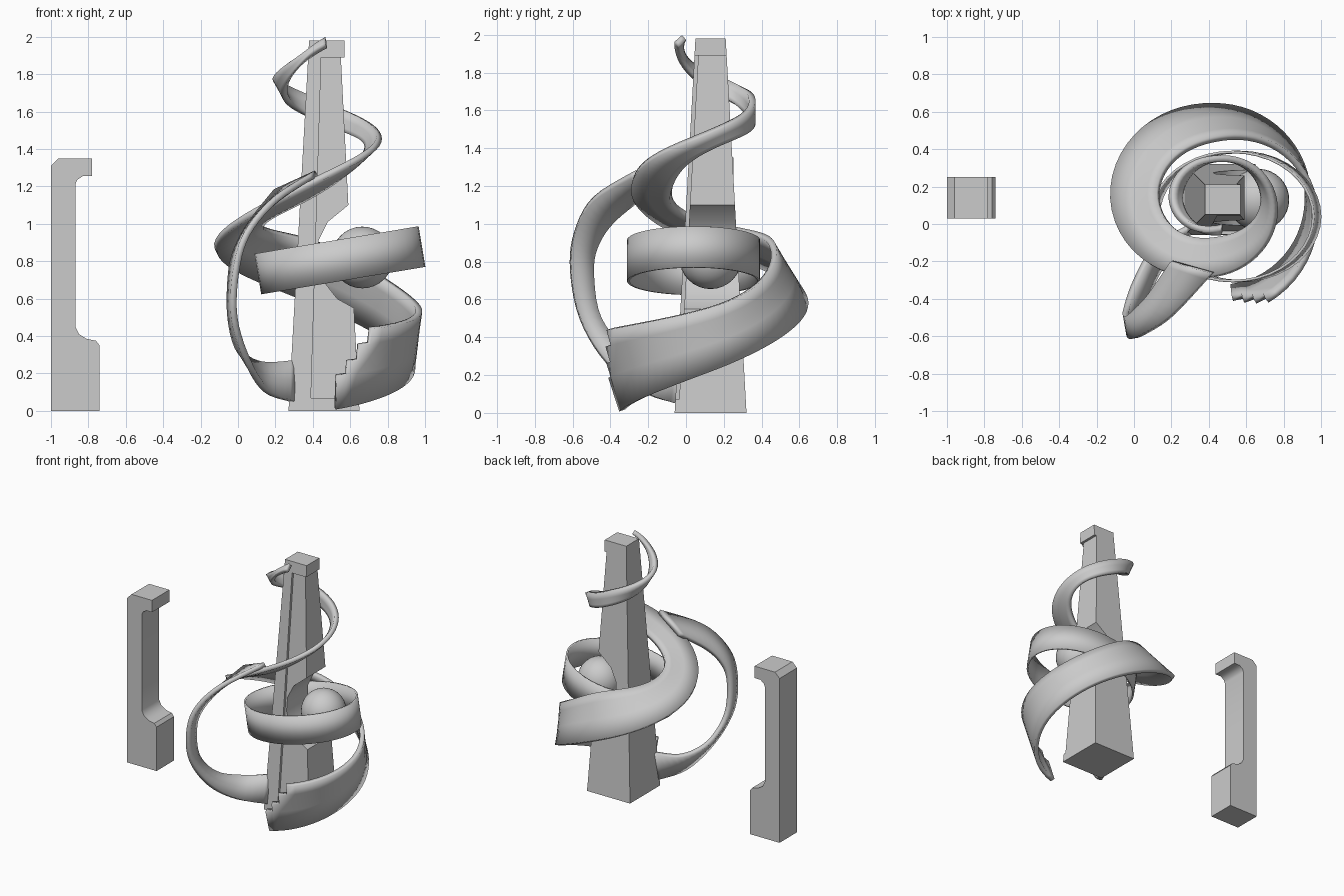
import bpy, bmesh
from math import sin, cos, radians, pi
from mathutils import Vector, Matrix

if "Cube" in bpy.data.objects:
    bpy.data.objects.remove(bpy.data.objects["Cube"])

CX, CY = 0.47, 0.13


def make(name, bm, smooth=None, thick=0):
    bmesh.ops.recalc_face_normals(bm, faces=bm.faces)
    me = bpy.data.meshes.new(name)
    bm.to_mesh(me)
    bm.free()
    ob = bpy.data.objects.new(name, me)
    bpy.context.collection.objects.link(ob)
    if thick:
        mod = ob.modifiers.new("thickness", 'SOLIDIFY')
        mod.thickness = thick
        mod.offset = 0
    if smooth:
        bpy.ops.object.select_all(action='DESELECT')
        ob.select_set(True)
        bpy.context.view_layer.objects.active = ob
        bpy.ops.object.shade_smooth_by_angle(angle=radians(smooth))
    return ob


def extrude_profile(name, profile, front, back, smooth=None):
    """Extrude an x-z profile in y; front and back give y for each height."""
    bm = bmesh.new()
    a = [bm.verts.new((x, front(z), z)) for x, z in profile]
    b = [bm.verts.new((x, back(z), z)) for x, z in profile]
    n = len(a)
    bm.faces.new(a)
    bm.faces.new(b[::-1])
    for i in range(n):
        bm.faces.new((a[i], b[i], b[(i + 1) % n], a[(i + 1) % n]))
    return make(name, bm, smooth)


def spline(keys, t):
    """Catmull-Rom through evenly spaced keys, t counted in keys."""
    i = min(int(t), len(keys) - 2)
    f = t - i
    k = [Vector(keys[max(0, min(len(keys) - 1, j))]) for j in range(i - 1, i + 3)]
    return 0.5 * (2 * k[1] + (k[2] - k[0]) * f
                  + (2 * k[0] - 5 * k[1] + 4 * k[2] - k[3]) * f * f
                  + (3 * k[1] - k[0] - 3 * k[2] + k[3]) * f ** 3)


def ribbon(name, edges, splits, steps=False, thick=0.035):
    """Band between pairs of edge points; steps shortens each strip in turn."""
    bm = bmesh.new()
    rows = [[bm.verts.new(p.lerp(q, s)) for s in splits] for p, q in edges]
    for j in range(len(splits) - 1):
        drop = len(splits) - 2 - j if steps else 0
        for i in range(len(rows) - 1 - drop):
            bm.faces.new((rows[i][j], rows[i + 1][j], rows[i + 1][j + 1], rows[i][j + 1]))
    loose = [v for v in bm.verts if not v.link_faces]
    bmesh.ops.delete(bm, geom=loose, context='VERTS')
    return make(name, bm, 35, thick)


# small post with hooked top and stepped foot
extrude_profile("side_post", [
    (-1, 0), (-.74, 0), (-.74, .35), (-.76, .375), (-.81, .385), (-.85, .41),
    (-.87, .45), (-.87, 1.21), (-.86, 1.235), (-.83, 1.255), (-.78, 1.255),
    (-.78, 1.35), (-.96, 1.35), (-1, 1.31)], lambda z: .03, lambda z: .25, 35)

# tapered tower: frame with cap and foot, then the recessed notched body
front = lambda z: -.06 + .11 * z / 1.98
back = lambda z: .32 - .11 * z / 1.98
extrude_profile("tower_frame", [
    (.27, 0), (.65, 0), (.645, .07), (.39, .07), (.445, 1.89), (.57, 1.89),
    (.57, 1.98), (.38, 1.98)], front, back)
extrude_profile("tower_body", [
    (.39, .07), (.645, .07), (.62, .55), (.53, .60), (.46, .69), (.425, .80),
    (.43, .91), (.48, 1.01), (.59, 1.10), (.55, 1.89), (.445, 1.89)],
    lambda z: front(z) + .02, back, 35)

# ball in the notch
bm = bmesh.new()
bmesh.ops.create_uvsphere(bm, u_segments=32, v_segments=16, radius=.165,
                          matrix=Matrix.Translation((.665, CY, .82)))
make("ball", bm, 60)

# tilted oval ring
tilt = Matrix.Translation((.545, .04, .805)) @ Matrix.Rotation(radians(-9.5), 4, 'Y')
bm = bmesh.new()
N = 40
rings = [[bm.verts.new(tilt @ Vector((.438 * cos(2 * pi * i / N), .345 * sin(2 * pi * i / N), h)))
          for i in range(N)] for h in (-.11, .11)]
for i in range(N):
    j = (i + 1) % N
    bm.faces.new((rings[0][i], rings[0][j], rings[1][j], rings[1][i]))
make("oval_ring", bm, 35, .014)

# main spiral ribbon: inner radius, inner z, outer radius, outer z per quarter turn
keys = [(.18, 1.95, .14, 1.985), (.22, 1.71, .27, 1.79), (.22, 1.53, .22, 1.65),
        (.22, 1.40, .28, 1.49), (.20, 1.20, .40, 1.26), (.34, 1.00, .59, .88),
        (.33, .88, .50, .55), (.49, .56, .46, .22), (.61, .42, .47, .005)]
edges = []
for i in range(120):
    deg = i * 6
    ri, zi, ro, zo = spline([Vector(k) for k in keys], deg / 90)
    a = radians(-90 - deg)
    edges.append((Vector((CX + ri * cos(a), CY + ri * sin(a), zi)),
                  Vector((CX + ro * cos(a), CY + ro * sin(a), zo))))
ribbon("spiral_ribbon", edges, (0, .2, .4, .57, 1), steps=True)

# branch ribbon looping from the spiral down to the tower foot
outer = [(.42, -.26, 1.27), (.20, -.49, 1.13), (.05, -.59, .95), (-.01, -.61, .75),
         (-.02, -.56, .50), (.05, -.42, .27), (.15, -.22, .11), (.29, -.05, .05)]
inner = [(.20, -.20, 1.17), (.09, -.37, 1.03), (.01, -.46, .90), (-.035, -.49, .75),
         (-.04, -.45, .50), (.01, -.30, .32), (.12, -.12, .255), (.30, -.02, .27)]
edges = [(spline(outer, i / 5), spline(inner, i / 5)) for i in range(36)]
ribbon("branch_ribbon", edges, (0, .5, 1))
